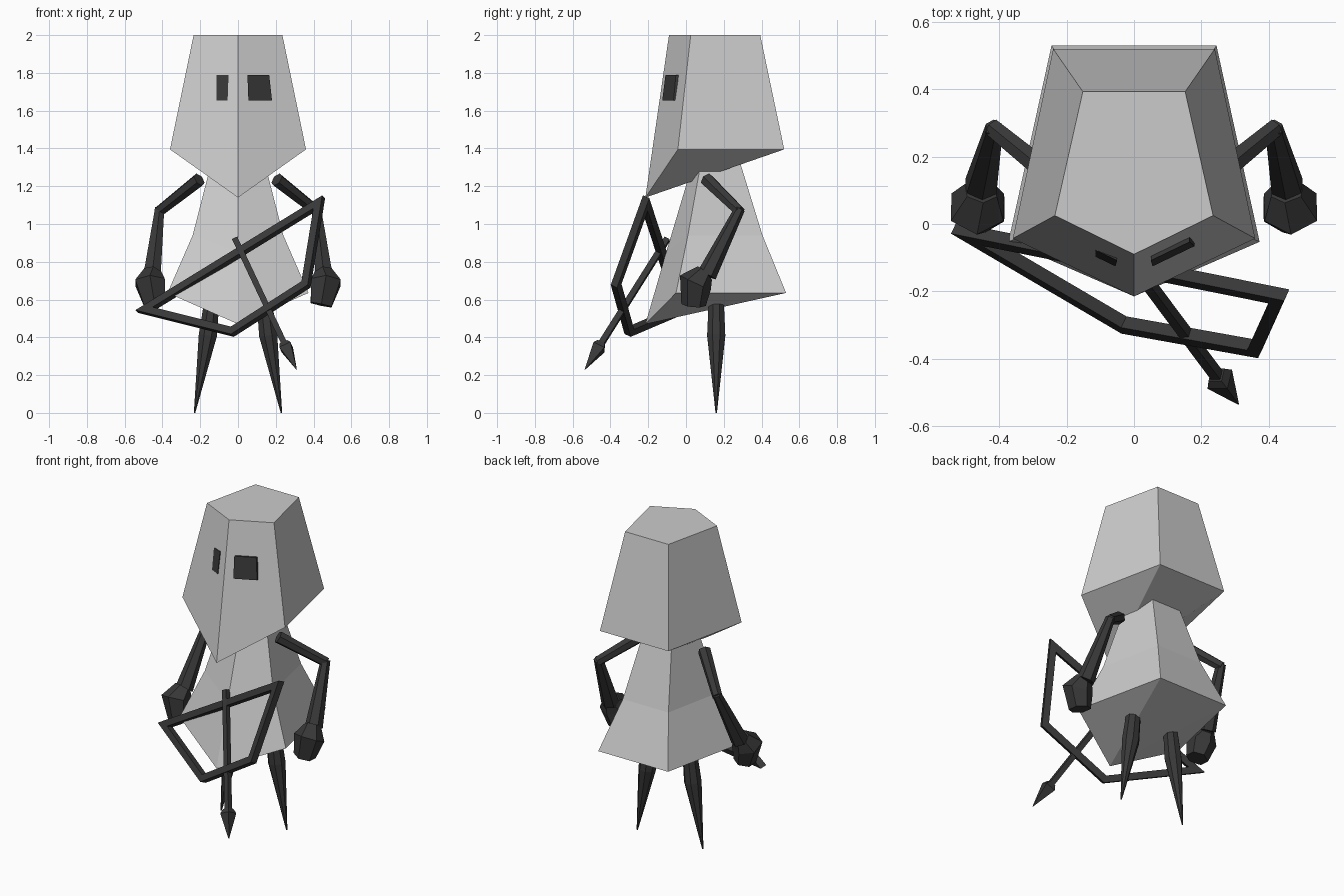
import bpy, bmesh
from math import cos, sin, pi
from mathutils import Vector

if "Cube" in bpy.data.objects:
    bpy.data.objects.remove(bpy.data.objects["Cube"])

dark = bpy.data.materials.new("dark")
dark.diffuse_color = (0.04, 0.04, 0.04, 1)
dark.use_nodes = True
dark.node_tree.nodes["Principled BSDF"].inputs["Base Color"].default_value = dark.diffuse_color


def finish(name, bm, mat=None, mirror=False):
    bmesh.ops.recalc_face_normals(bm, faces=bm.faces)
    me = bpy.data.meshes.new(name)
    bm.to_mesh(me)
    bm.free()
    ob = bpy.data.objects.new(name, me)
    bpy.context.collection.objects.link(ob)
    if mat:
        me.materials.append(mat)
    if mirror:
        ob.modifiers.new("Mirror", 'MIRROR').use_mirror_merge = False
    return ob


def bridge(bm, a, b):
    n = len(a)
    for i in range(n):
        j = (i + 1) % n
        bm.faces.new((a[i], a[j], b[j], b[i]))


def hood(name, rings):
    """Loft five-sided rings: front (y, z), side (x, y, z), back (x, y, z)."""
    bm = bmesh.new()
    loops = []
    for (fy, fz), (sx, sy, sz), (bx, by, bz) in rings:
        pts = [(0, fy, fz), (sx, sy, sz), (bx, by, bz), (-bx, by, bz), (-sx, sy, sz)]
        loops.append([bm.verts.new(p) for p in pts])
    for a, b in zip(loops, loops[1:]):
        bridge(bm, a, b)
    for ring in (loops[0], loops[-1]):      # caps fan from the front point
        for i in (1, 2, 3):
            bm.faces.new((ring[0], ring[i], ring[i + 1]))
    return finish(name, bm)


def tube(name, path, sides, ref=(0, 1, 0), closed=False, mirror=False):
    """Faceted tube through (x, y, z, radius) points with mitred corners."""
    bm = bmesh.new()
    P = [Vector(p[:3]) for p in path]
    n = len(P)
    loops = []
    for i, p in enumerate(P):
        d1 = (P[(i + 1) % n] - p).normalized()
        d0 = (p - P[i - 1]).normalized()
        if not closed and i == 0:
            d0 = d1
        if not closed and i == n - 1:
            d1 = d0
        t = (d0 + d1).normalized()
        u = t.cross(Vector(ref)).normalized()
        v = u.cross(t)
        miter = 1 / t.dot(d1) if closed else 1
        r = path[i][3]
        ang = [2 * pi * (k + 0.5) / sides for k in range(sides)]
        loops.append([bm.verts.new(p + r * (u * cos(a) * miter + v * sin(a))) for a in ang])
    for a, b in zip(loops, loops[1:]):
        bridge(bm, a, b)
    if closed:
        bridge(bm, loops[-1], loops[0])
    else:
        bm.faces.new(loops[0])
        bm.faces.new(loops[-1])
    return finish(name, bm, dark, mirror)


# Head and robe
hood("head", [((-.215, 1.14), (.36, -.043, 1.395), (.24, .52, 1.395)),
              ((-.09, 2), (.235, .025, 2), (.152, .393, 2))])
hood("robe", [((-.215, .47), (.373, -.053, .635), (.245, .53, .635)),
              ((-.105, .85), (.24, .01, .94), (.16, .405, .94)),
              ((.02, 1.27), (.14, .08, 1.33), (.1, .285, 1.33))])

# Eyes, thin plates lying on the face planes
bm = bmesh.new()
loops = []
for off in (.012, -.005):
    loops.append([bm.verts.new((x, -.215 + .125 * (z - 1.14) / .86 + .48 * x - off, z))
                  for x, z in ((.05, 1.79), (.165, 1.79), (.18, 1.655), (.055, 1.655))])
bridge(bm, *loops)
for ring in loops:
    bm.faces.new(ring)
finish("eyes", bm, dark, True)

# Limbs
tube("legs", [(.13, .16, .66, .04), (.16, .16, .41, .052), (.23, .16, 0, .004)], 8, mirror=True)
tube("upper_arms", [(.205, .11, 1.235, .038), (.42, .285, 1.065, .03)], 6, ref=(0, 0, 1), mirror=True)
tube("forearms", [(.415, .285, 1.08, .028), (.455, .11, .73, .052)], 6, mirror=True)
tube("hands", [(.455, .10, .74, .052), (.465, .05, .69, .09), (.44, .04, .572, .065)], 6, mirror=True)

# Bow: limbs and string form one closed square-section frame
bow = [(-.49, -.03, .545), (-.03, -.30, .43), (.36, -.37, .68), (.43, -.215, 1.11)]
tube("bow", [p + (.028,) for p in bow], 4, ref=(.174, .366, -.163), closed=True)

# Arrow
tail, tip = Vector((-.015, -.10, .92)), Vector((.31, -.535, .23))
neck = tail.lerp(tip, .82)
tube("arrow_shaft", [(*tail, .022), (*neck, .022)], 4)
tube("arrow_head", [(*tail.lerp(tip, .80), .03), (*tail.lerp(tip, .83), .046), (*tip, .002)], 4)
